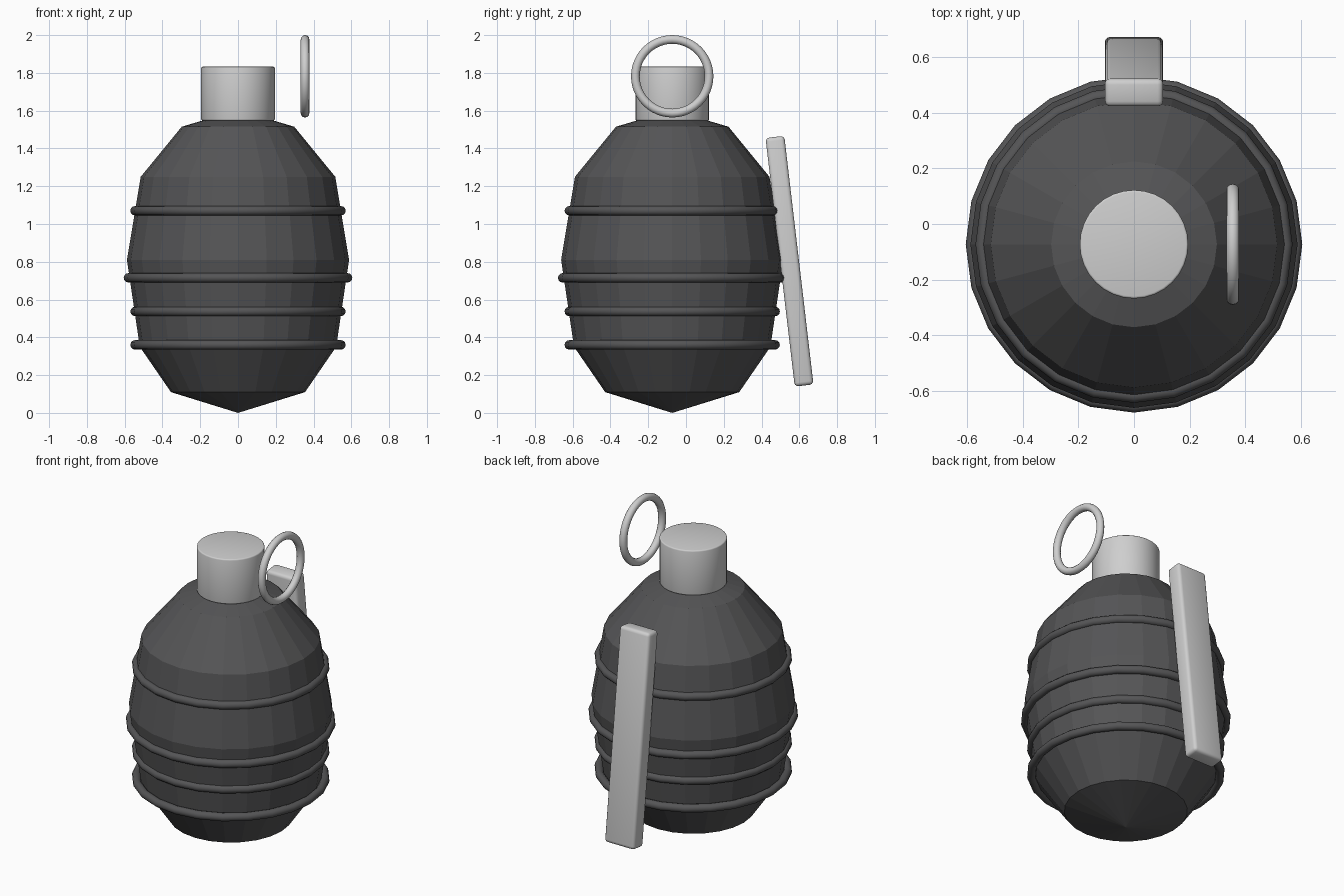
import bpy
import bmesh
from math import cos, sin, pi, radians

default = bpy.data.objects.get("Cube")
if default:
    bpy.data.objects.remove(default, do_unlink=True)

CENTER_Y = -0.073
SIDES = 24


def material(name, rgb):
    mat = bpy.data.materials.new(name)
    mat.use_nodes = True
    mat.diffuse_color = (*rgb, 1)
    mat.node_tree.nodes["Principled BSDF"].inputs["Base Color"].default_value = (*rgb, 1)
    return mat


dark = material("dark grey", (0.09, 0.09, 0.093))
metal = material("light grey metal", (0.62, 0.62, 0.62))


def finish(name, mat, smooth=None, bevel=0, segments=3):
    obj = bpy.context.object
    obj.name = obj.data.name = name
    obj.data.materials.append(mat)
    if bevel:
        mod = obj.modifiers.new("rounded edges", 'BEVEL')
        mod.width = bevel
        mod.segments = segments
        bpy.ops.object.modifier_apply(modifier=mod.name)
    if smooth:
        bpy.ops.object.shade_smooth_by_angle(angle=radians(smooth))
    return obj


def lathe(name, profile, mat):
    """Revolve (radius, height) points, closed by a tip at each end."""
    bm = bmesh.new()
    rings = [[bm.verts.new((r * cos(2 * pi * i / SIDES), r * sin(2 * pi * i / SIDES), z))
              for i in range(SIDES)] for r, z in profile[1:-1]]
    bottom, top = (bm.verts.new((0, 0, profile[k][1])) for k in (0, -1))
    for i in range(SIDES):
        j = (i + 1) % SIDES
        bm.faces.new((bottom, rings[0][j], rings[0][i]))
        for low, high in zip(rings, rings[1:]):
            bm.faces.new((low[i], low[j], high[j], high[i]))
        bm.faces.new((rings[-1][i], rings[-1][j], top))
    mesh = bpy.data.meshes.new(name)
    bm.to_mesh(mesh)
    bm.free()
    obj = bpy.data.objects.new(name, mesh)
    obj.location.y = CENTER_Y
    mesh.materials.append(mat)
    bpy.context.collection.objects.link(obj)


# Faceted body
lathe("body", [(0, 0), (0.355, 0.11), (0.52, 0.35), (0.588, 0.81),
               (0.515, 1.25), (0.298, 1.515), (0.18, 1.55), (0, 1.56)], dark)

# Raised bands around the body
bands = [("lower_band", 0.545, 0.36), ("lower_middle_band", 0.545, 0.537),
         ("middle_band", 0.58, 0.715), ("upper_band", 0.545, 1.07)]
for name, radius, height in bands:
    bpy.ops.mesh.primitive_torus_add(major_segments=SIDES, minor_segments=12,
                                     major_radius=radius, minor_radius=0.025,
                                     location=(0, CENTER_Y, height))
    finish(name, dark, smooth=40)

# Neck cap
bpy.ops.mesh.primitive_cylinder_add(vertices=32, radius=0.195, depth=0.285,
                                    location=(0, CENTER_Y, 1.69))
finish("neck_cap", metal, smooth=35, bevel=0.008)

# Pull ring on the left side
bpy.ops.mesh.primitive_torus_add(major_segments=48, minor_segments=12,
                                 major_radius=0.195, minor_radius=0.023,
                                 location=(0.355, CENTER_Y, 1.782),
                                 rotation=(0, pi / 2, 0))
finish("pull_ring", metal, smooth=40)

# Slanted lever at the back
bpy.ops.mesh.primitive_cube_add(size=1, location=(0, 0.548, 0.803),
                                rotation=(radians(6.7), 0, 0))
bpy.context.object.scale = (0.21, 0.1, 1.325)
bpy.ops.object.transform_apply(location=False, rotation=False, scale=True)
finish("lever", metal, smooth=35, bevel=0.02)
